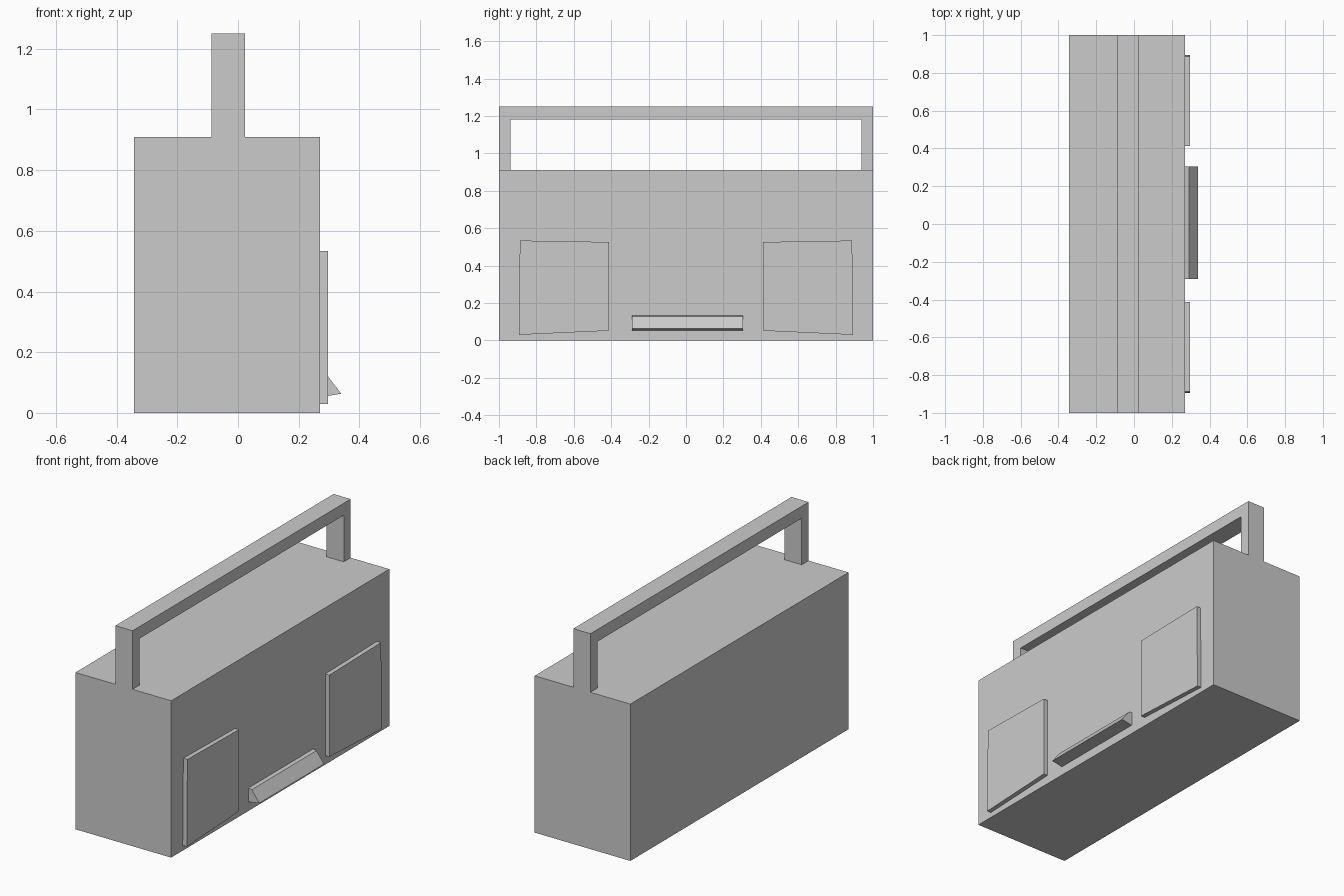
import bpy, bmesh

if "Cube" in bpy.data.objects:
    bpy.data.objects.remove(bpy.data.objects["Cube"])


def prism(name, profile, axis, start, end):
    """Extrude a closed 2D profile along x (profile is y,z) or y (profile is x,z)."""
    def place(p, t):
        return (t, p[0], p[1]) if axis == 'x' else (p[0], t, p[1])
    bm = bmesh.new()
    face = bm.faces.new([bm.verts.new(place(p, start)) for p in profile])
    new = bmesh.ops.extrude_face_region(bm, geom=[face])['geom']
    for v in new:
        if isinstance(v, bmesh.types.BMVert):
            v.co['xy'.index(axis)] = end
    bmesh.ops.recalc_face_normals(bm, faces=bm.faces)
    mesh = bpy.data.meshes.new(name)
    bm.to_mesh(mesh)
    bm.free()
    obj = bpy.data.objects.new(name, mesh)
    bpy.context.collection.objects.link(obj)
    return obj


BACK, FRONT, TOP = -0.343, 0.271, 0.91

# Main box
prism("body", [(-1, 0), (1, 0), (1, TOP), (-1, TOP)], 'x', BACK, FRONT)

# Carry handle: upside-down U standing on the body
prism("handle", [(-1, TOP), (-1, 1.25), (1, 1.25), (1, TOP),
                 (0.937, TOP), (0.937, 1.18), (-0.937, 1.18), (-0.937, TOP)],
      'x', -0.087, 0.023)

# Slightly irregular speaker panels, mirrored across the centre
panel = [(0.413, 0.052), (0.894, 0.03), (0.888, 0.534), (0.413, 0.526)]
for side, label in ((-1, "left"), (1, "right")):
    prism(f"speaker_panel_{label}", [(side * y, z) for y, z in panel],
          'x', FRONT, 0.297)

# Wedge-shaped lip low on the face
prism("front_lip", [(FRONT, 0.052), (0.34, 0.063), (0.291, 0.128), (FRONT, 0.133)],
      'y', -0.29, 0.304)
